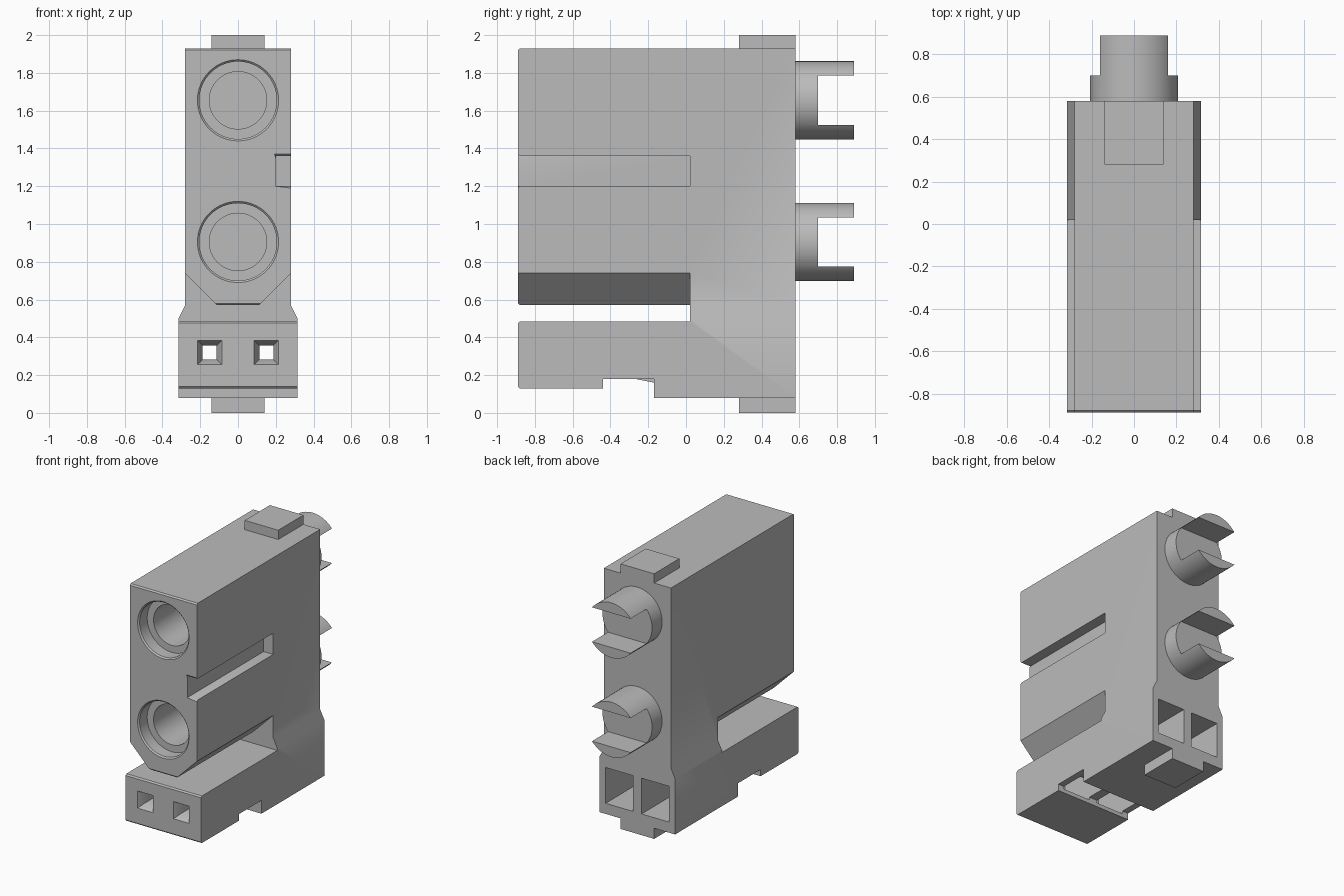
import bpy, bmesh, math

cube = bpy.data.objects.get("Cube")
if cube:
    bpy.data.objects.remove(cube, do_unlink=True)

grey = bpy.data.materials.new("plain_grey")
grey.use_nodes = True
colour = (0.5, 0.5, 0.5, 1)
grey.diffuse_color = colour
grey.node_tree.nodes["Principled BSDF"].inputs["Base Color"].default_value = colour

FRONT, BACK = -0.89, 0.58
PORTS = (1.655, 0.905)
SOCKETS = (-0.15, 0.15)


def prism(name, start, y0, y1, end=None):
    """Loft an x-z outline along y, optionally to a second outline."""
    bm = bmesh.new()
    a = [bm.verts.new((x, y0, z)) for x, z in start]
    b = [bm.verts.new((x, y1, z)) for x, z in (end or start)]
    n = len(a)
    bm.faces.new(a)
    bm.faces.new(b[::-1])
    for i in range(n):
        j = (i + 1) % n
        bm.faces.new((a[i], b[i], b[j], a[j]))
    bmesh.ops.recalc_face_normals(bm, faces=bm.faces)
    mesh = bpy.data.meshes.new(name)
    bm.to_mesh(mesh)
    bm.free()
    obj = bpy.data.objects.new(name, mesh)
    bpy.context.collection.objects.link(obj)
    mesh.materials.append(grey)
    return obj


def rect(x0, x1, z0, z1):
    return [(x0, z0), (x1, z0), (x1, z1), (x0, z1)]


def square(x, z, half):
    return rect(x - half, x + half, z - half, z + half)


def circle(z, radius, sides=64):
    angles = [2 * math.pi * i / sides for i in range(sides)]
    return [(radius * math.cos(t), z + radius * math.sin(t)) for t in angles]


def activate(obj):
    bpy.ops.object.select_all(action='DESELECT')
    obj.select_set(True)
    bpy.context.view_layer.objects.active = obj


def cut(obj, *cutter_args, **kw):
    cutter = prism("cutter", *cutter_args, **kw)
    cutter.hide_render = True
    mod = obj.modifiers.new("cut", 'BOOLEAN')
    mod.operation = 'DIFFERENCE'
    mod.solver = 'EXACT'
    mod.object = cutter
    activate(obj)
    bpy.ops.object.modifier_apply(modifier=mod.name)
    bpy.data.objects.remove(cutter, do_unlink=True)


# Housing: full outline with the wider foot
half = [(0.315, 0.08), (0.315, 0.5), (0.28, 0.57), (0.28, 1.93)]
housing = prism("housing", half + [(-x, z) for x, z in reversed(half)], FRONT, BACK)

# Gap between the chamfered upper body and the foot
cut(housing, [(-0.4, 0.485), (0.4, 0.485), (0.4, 0.86), (0.11, 0.57),
              (-0.11, 0.57), (-0.4, 0.86)], -1, 0.02)
# Side groove
cut(housing, rect(0.2, 0.4, 1.2, 1.36), -1, 0.02)
# Stepped underside
cut(housing, rect(-0.5, 0.5, -0.1, 0.13), -1, -0.4)
cut(housing, rect(-0.5, 0.5, -0.1, 0.18), -0.44, -0.17)
# Round ports with a counterbore
for z in PORTS:
    cut(housing, circle(z, 0.205), -1, -0.79)
    cut(housing, circle(z, 0.152), -0.85, 0.4)

# Soften the front rims
bm = bmesh.new()
bm.from_mesh(housing.data)
rims = []
for e in bm.edges:
    p, q = (v.co for v in e.verts)
    on_front = max(abs(p.y - FRONT), abs(q.y - FRONT)) < 1e-4
    sharp = len(e.link_faces) == 2 and e.calc_face_angle(0) > 0.5
    if on_front and sharp and (abs(p.z - q.z) < 1e-3 or e.calc_length() < 0.06):
        rims.append(e)
bmesh.ops.bevel(bm, geom=rims, offset=0.01, offset_type='OFFSET', segments=1,
                profile=0.5, affect='EDGES', clamp_overlap=True)
bm.to_mesh(housing.data)
bm.free()

# Square sockets: funnel, through hole and rear pocket
for x in SOCKETS:
    cut(housing, square(x, 0.32, 0.07), FRONT - 0.01, -0.84,
        end=square(x, 0.32, 0.037))
    cut(housing, square(x, 0.32, 0.037), -0.87, -0.6)
    cut(housing, rect(x - 0.115, x + 0.115, 0.16, 0.43), -0.7, BACK + 0.1)
    # Small retaining ramp under each pocket
    prism("retaining_ramp", rect(x - 0.115, x + 0.115, 0.178, 0.19), -0.26, -0.17,
          end=rect(x - 0.115, x + 0.115, 0.16, 0.19))

# Guide tabs on top and bottom
prism("top_tab", rect(-0.14, 0.14, 1.93, 2), 0.28, BACK)
prism("bottom_tab", rect(-0.14, 0.14, 0, 0.08), 0.28, BACK)

# Slotted rear terminals
terminals = []
for z in PORTS:
    terminal = prism("rear_terminal", circle(z, 0.207), BACK, 0.89)
    cut(terminal, rect(-0.3, 0.3, z - 0.13, z + 0.13), 0.7, 1)
    terminals.append(terminal)

for obj in [housing] + terminals:
    activate(obj)
    bpy.ops.object.shade_smooth_by_angle(angle=math.radians(30))
